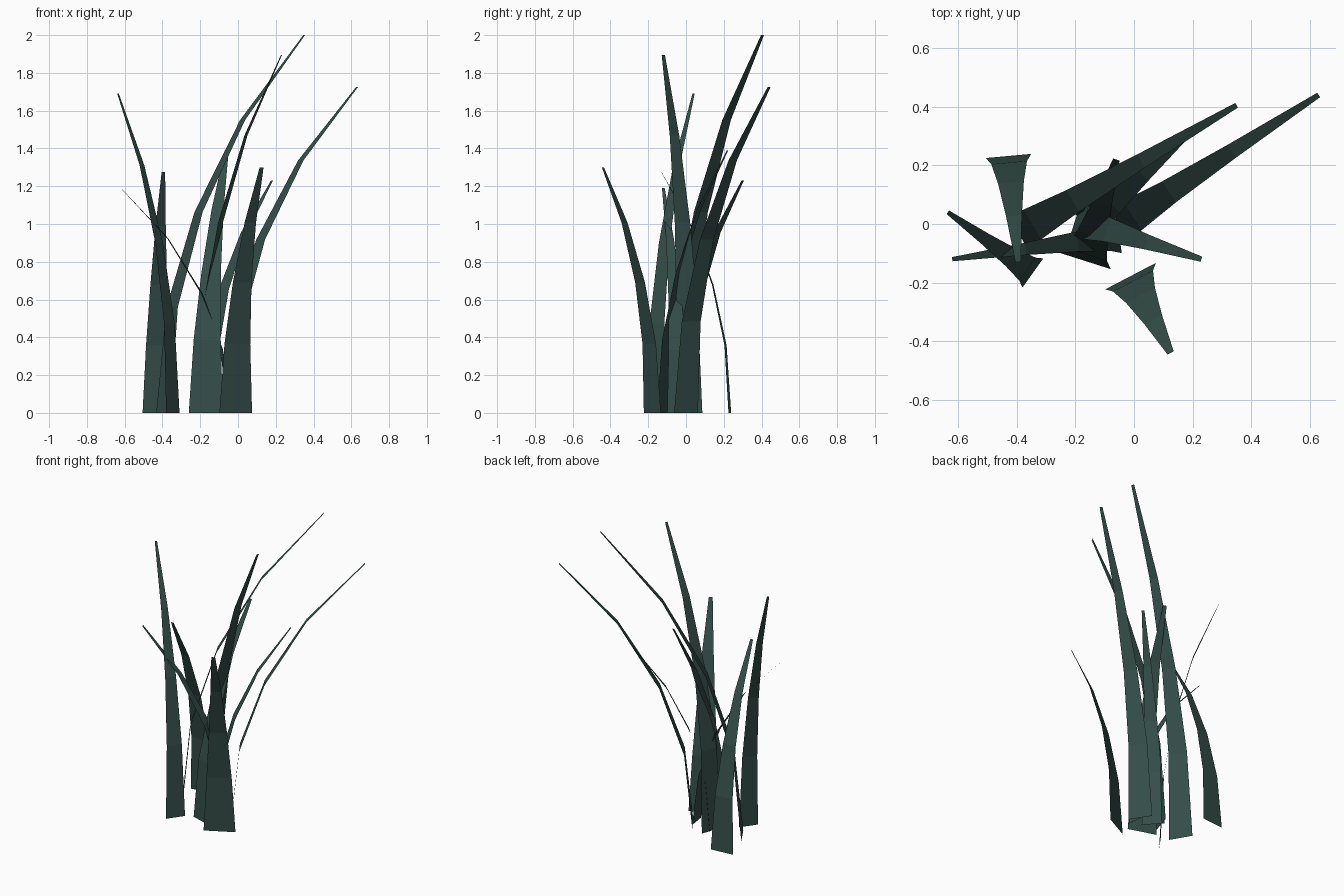
import bpy, bmesh
from mathutils import Vector

if "Cube" in bpy.data.objects:
    bpy.data.objects.remove(bpy.data.objects["Cube"])

green = bpy.data.materials.new("dark_grass")
green.diffuse_color = (0.035, 0.075, 0.066, 1)
green.use_nodes = True
green.node_tree.nodes["Principled BSDF"].inputs["Base Color"].default_value = green.diffuse_color

# height fraction, lean fraction and width fraction at each ring of a blade
PROFILE = [(0, 0, 1), (0.28, 0.0625, 0.79), (0.532, 0.25, 0.57),
           (0.775, 0.5625, 0.35), (1, 1, 0.12)]


def blade(name, base, tip, width):
    """Flat tapering strip that curves from base (x, y) over to tip (x, y, z)."""
    foot = Vector((*base, 0))
    lean = Vector((tip[0] - base[0], tip[1] - base[1], 0))
    side = Vector((-lean.y, lean.x, 0)).normalized() * width / 2
    bm = bmesh.new()
    rings = []
    for h, l, w in PROFILE:
        c = foot + lean * l + Vector((0, 0, tip[2] * h))
        rings.append((bm.verts.new(c - side * w), bm.verts.new(c + side * w)))
    for (a, b), (c, d) in zip(rings, rings[1:]):
        bm.faces.new((a, b, d, c))
    mesh = bpy.data.meshes.new(name)
    bm.to_mesh(mesh)
    bm.free()
    mesh.materials.append(green)
    bpy.context.collection.objects.link(bpy.data.objects.new(name, mesh))


# base, tip, base width of every blade in the tuft
BLADES = [
    ((-0.395, -0.03), (0.35, 0.405, 2.0), 0.15),
    ((-0.05, 0.0), (0.63, 0.44, 1.725), 0.15),
    ((-0.20, 0.015), (0.23, -0.12, 1.895), 0.15),
    ((-0.345, -0.167), (-0.635, 0.04, 1.69), 0.122),
    ((-0.428, 0.232), (-0.395, -0.13), 0.155),
    ((-0.012, -0.178), (0.125, -0.44), 0.195),
    ((-0.05, -0.04), (-0.62, -0.12, 1.19), 0.12),
    ((-0.17, -0.125), (-0.06, 0.22, 1.39), 0.19),
    ((-0.16, -0.01), (0.18, 0.30, 1.23), 0.14),
]
HEIGHTS = {4: 1.275, 5: 1.3}
for i, (base, tip, width) in enumerate(BLADES):
    tip = tip if len(tip) == 3 else (*tip, HEIGHTS[i])
    blade(f"grass_blade_{i + 1}", base, tip, width)
